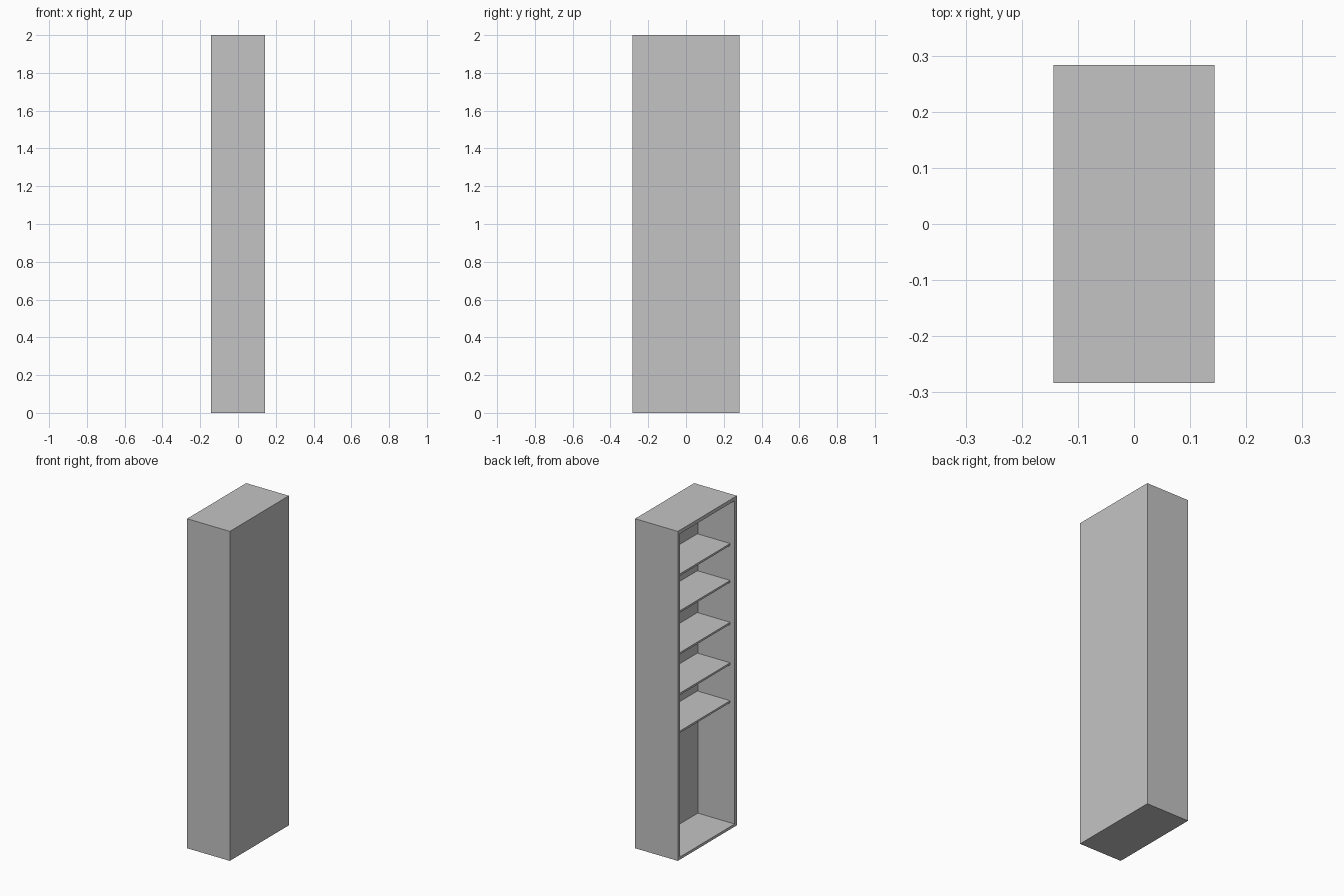
import bpy
import bmesh
from mathutils import Vector

default = bpy.data.objects.get("Cube")
if default:
    bpy.data.objects.remove(default, do_unlink=True)

WIDTH, DEPTH, HEIGHT = 0.287, 0.566, 2.0
SIDE, FLOOR, TOP = 0.031, 0.016, 0.022   # panel thicknesses
RECESS = 0.247                           # depth of the open compartment
SHELF_SETBACK, SHELF_THICK = 0.027, 0.012
SHELF_TOPS = (0.759, 0.989, 1.235, 1.489, 1.713)

grey = bpy.data.materials.new("plain grey")
grey.use_nodes = True
colour = (0.55, 0.55, 0.55, 1)
grey.diffuse_color = colour
grey.node_tree.nodes["Principled BSDF"].inputs["Base Color"].default_value = colour


def box_mesh(low, high):
    """Box spanning two opposite corners."""
    low, high = Vector(low), Vector(high)
    bm = bmesh.new()
    bmesh.ops.create_cube(bm, size=1)
    bmesh.ops.scale(bm, vec=high - low, verts=bm.verts)
    bmesh.ops.translate(bm, vec=(low + high) / 2, verts=bm.verts)
    return bm


def finish(bm, name):
    bmesh.ops.recalc_face_normals(bm, faces=bm.faces)
    mesh = bpy.data.meshes.new(name)
    bm.to_mesh(mesh)
    bm.free()
    mesh.materials.append(grey)
    bpy.context.collection.objects.link(bpy.data.objects.new(name, mesh))


# Carcass: solid box with the -x face inset and pushed in
x, y = WIDTH / 2, DEPTH / 2
bm = box_mesh((-x, -y, 0), (x, y, HEIGHT))
opening = min(bm.faces, key=lambda f: f.calc_center_median().x)
bmesh.ops.inset_region(bm, faces=[opening], thickness=SIDE)
for v in opening.verts:
    v.co.z = FLOOR if v.co.z < HEIGHT / 2 else HEIGHT - TOP
pocket = bmesh.ops.extrude_discrete_faces(bm, faces=[opening])["faces"][0]
bmesh.ops.translate(bm, vec=(RECESS, 0, 0), verts=pocket.verts)
finish(bm, "cabinet_carcass")

# Shelves: let slightly into the side and rear panels
housing = 0.005
for number, z in enumerate(SHELF_TOPS, 1):
    half = y - SIDE + housing
    shelf = box_mesh((-x + SHELF_SETBACK, -half, z - SHELF_THICK),
                     (-x + RECESS + housing, half, z))
    finish(shelf, f"shelf_{number}")
